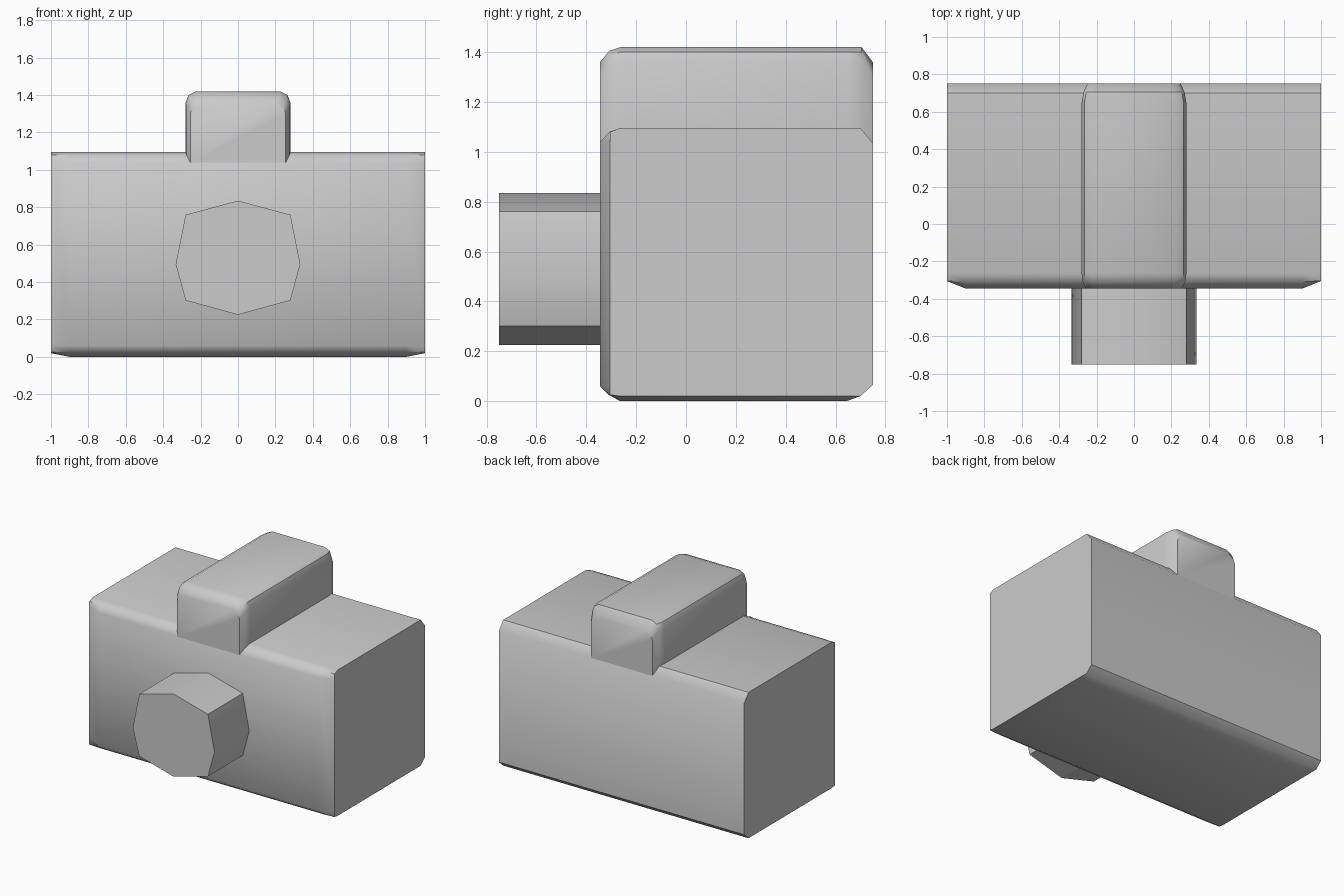
import bpy, math

if "Cube" in bpy.data.objects:
    bpy.data.objects.remove(bpy.data.objects["Cube"])


def loft(name, sections, angle=40):
    # Join equal-length rings of points into a closed solid
    n = len(sections[0])
    verts = [p for s in sections for p in s]
    faces = [list(range(n)), list(range(len(verts) - n, len(verts)))[::-1]]
    for k in range(len(sections) - 1):
        a, b = k * n, (k + 1) * n
        for i in range(n):
            j = (i + 1) % n
            faces.append([a + j, a + i, b + i, b + j])
    me = bpy.data.meshes.new(name)
    me.from_pydata(verts, [], faces)
    me.validate()
    ob = bpy.data.objects.new(name, me)
    bpy.context.collection.objects.link(ob)
    bpy.ops.object.select_all(action='DESELECT')
    ob.select_set(True)
    bpy.context.view_layer.objects.active = ob
    bpy.ops.object.mode_set(mode='EDIT')
    bpy.ops.mesh.select_all(action='SELECT')
    bpy.ops.mesh.normals_make_consistent(inside=False)
    bpy.ops.object.mode_set(mode='OBJECT')
    bpy.ops.object.shade_smooth_by_angle(angle=math.radians(angle))
    return ob


# Camera body: side profile (y, z) swept across x, trimmed at the ends
profile = [(-.345, 1.04), (-.308, 1.08), (-.265, 1.095), (.70, 1.095),
           (.75, 1.035), (.75, .065), (.70, .02), (.645, 0),
           (-.265, 0), (-.31, .025), (-.345, .06)]


def body_section(x, ymin, zmin):
    return [(x, max(y, ymin), max(z, zmin)) for y, z in profile]


loft("camera_body", [body_section(-1, -.305, .02), body_section(-.9, -1, 0),
                     body_section(.9, -1, 0), body_section(1, -.305, .02)])


# Viewfinder hump: rounded arch swept from front to back
def hump_section(y, w, top):
    half = [(w, 1.035), (w, top - .06), (w - .015, top - .02), (w - .055, top)]
    return [(x, y, z) for x, z in half] + [(-x, y, z) for x, z in half[::-1]]


loft("viewfinder_hump", [hump_section(-.345, .255, 1.36),
                         hump_section(-.308, .275, 1.405),
                         hump_section(-.265, .28, 1.42),
                         hump_section(.65, .28, 1.42),
                         hump_section(.705, .27, 1.42),
                         hump_section(.75, .25, 1.36)])

# Eight-sided lens barrel
ring = [(0, .835), (.28, .76), (.333, .495), (.28, .302),
        (0, .225), (-.28, .302), (-.333, .495), (-.28, .76)]
loft("lens", [[(x, y, z) for x, z in ring] for y in (-.75, -.33)], 30)
